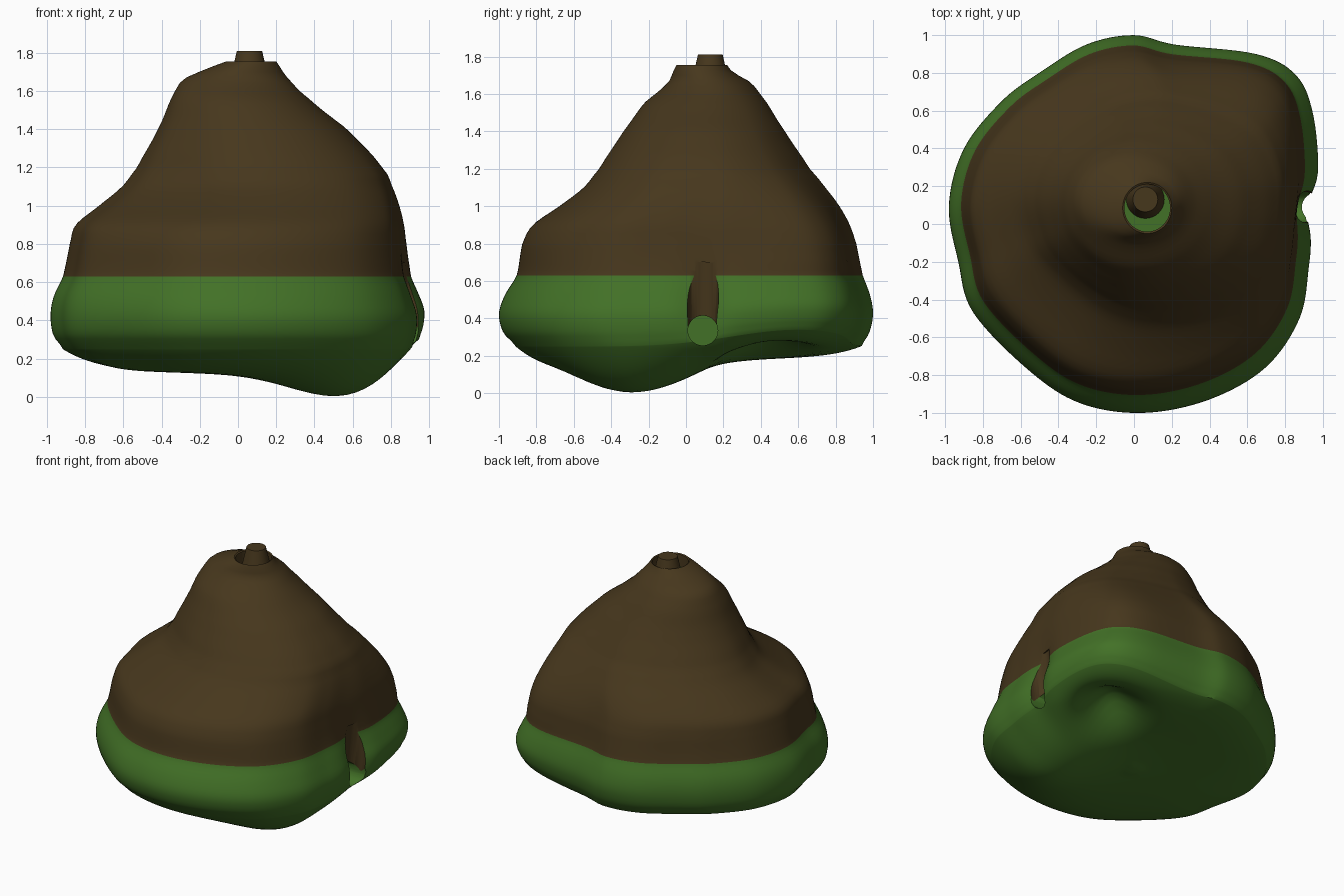
import bpy, bmesh, math
from mathutils import Vector

if "Cube" in bpy.data.objects:
    bpy.data.objects.remove(bpy.data.objects["Cube"])


def mat(name, rgb):
    m = bpy.data.materials.new(name)
    m.diffuse_color = (*rgb, 1)
    m.use_nodes = True
    m.node_tree.nodes["Principled BSDF"].inputs["Base Color"].default_value = m.diffuse_color
    return m


BROWN = mat("brown", (0.062, 0.038, 0.012))
GREEN = mat("green", (0.055, 0.165, 0.02))


def catmull(a, b, c, d, t):
    return 0.5 * (2*b + (c-a)*t + (2*a-5*b+4*c-d)*t*t + (3*b-a-3*c+d)*t**3)


def gauss(d, s):
    return math.exp(-(d / s) ** 2)


# plan outline of the widest level, smoothed
PLAN = [(0, 1), (.22, .95), (.65, .9), (.86, .79), (.95, .59), (.98, .27), (.95, 0),
        (.93, -.22), (.88, -.5), (.7, -.76), (.4, -.93), (.05, -1), (-.28, -.95),
        (-.55, -.78), (-.85, -.47), (-.93, -.2), (-.98, .1), (-.9, .4), (-.7, .65),
        (-.5, .8), (-.25, .95)]
n = len(PLAN)
outline = []
for i in range(n):
    p = [Vector(PLAN[(i + k) % n]) for k in (-1, 0, 1, 2)]
    outline += [catmull(*p, k / 8) for k in range(8)]
outline = [Vector((v.x / .98, v.y)) for v in outline][::-1]   # counter-clockwise
N = len(outline)

# height, left, right, front, back extents
LEVELS = [(.25, -.915, .95, -.91, .94), (.32, -.965, .97, -.975, .98), (.42, -.98, .975, -1, 1),
          (.52, -.965, .945, -.97, .985), (.63, -.915, .905, -.905, .945), (.8, -.88, .88, -.875, .91),
          (.9, -.85, .87, -.82, .875), (1, -.73, .85, -.68, .82), (1.1, -.61, .815, -.55, .745),
          (1.2, -.53, .76, -.465, .66), (1.4, -.42, .575, -.335, .53), (1.55, -.355, .385, -.225, .435),
          (1.66, -.29, .27, -.1, .35), (1.72, -.16, .225, -.07, .25), (1.755, -.06, .2, -.05, .22)]


def extents(z):
    i = max(k for k in range(len(LEVELS) - 1) if LEVELS[k][0] <= z + 1e-9)
    t = (z - LEVELS[i][0]) / (LEVELS[i+1][0] - LEVELS[i][0])
    q = [LEVELS[min(max(i + k, 0), len(LEVELS) - 1)] for k in (-1, 0, 1, 2)]
    return [catmull(q[0][c], q[1][c], q[2][c], q[3][c], t) for c in range(1, 5)]


def turn(a, degrees):
    return (a - math.radians(degrees) + math.pi) % (2*math.pi) - math.pi


def ring(z):
    l, r, f, b = extents(z)
    fade = min(max((z - .7) / .95, 0), 1)
    pts = []
    for o in outline:
        a = math.atan2(o.y, o.x)
        u = o.lerp(Vector((math.cos(a), math.sin(a))), fade)
        # shallow fold on the front left, slight flattening on the back right
        u = u * (1 - .05 * gauss(turn(a, -135), .55) * gauss(z - 1.1, .2)
                 - .05 * gauss(turn(a, 45), .4) * gauss(z - 1.28, .2)
                 + .03 * gauss(turn(a, 45), .4) * gauss(z - .85, .15))
        p = Vector(((l + r)/2 + u.x*(r - l)/2, (f + b)/2 + u.y*(b - f)/2, z))
        # soft dip round the groove, raised lower edge at the back right
        if p.x > .5 and z < .8:
            p.x -= .05 * gauss(p.y - .09, .11) * gauss(z - .45, .2)
        if z < .63:
            p.z += .09 * gauss(math.hypot(p.x - .9, p.y - .6), .5) * (.63 - z) / .38
        pts.append(p)
    return pts


def underside(x, y):
    low = .16 * gauss(math.hypot(x - .57, y + .3), .4)
    pit = .2 * gauss(math.hypot(x - .58, y - .42), .22)
    return .1 + .08 / (1 + math.exp(-6 * (y - .1))) - low + pit


# body: underside rings, wall rings, then the pit in the top
rows = []
base = ring(.25)
for k in range(1, 24):
    s = math.sin(k / 24 * math.pi / 2)
    row = []
    for p in base:
        x, y = p.x * s, p.y * s
        h = underside(x, y)
        row.append(Vector((x, y, h + (p.z - h) * s**6)))
    rows.append(row)
under = len(rows)
zs = [.25 + .38 * k / 14 for k in range(14)] + [.63 + 1.125 * k / 40 for k in range(41)]
rows += [ring(z) for z in zs]
mid = Vector((.07, .09, 0))
rows.append([(p - mid) * .93 + mid for p in rows[-1]])
for p in rows[-1]:
    p.z = 1.75
rows.append([Vector((p.x, p.y, 1.66)) for p in rows[-1]])

lowest = min(p.z for row in rows for p in row)
for row in rows[:under]:
    for p in row:
        p.z -= lowest * max(0, 1 - p.z / .25)

bm = bmesh.new()
vs = [[bm.verts.new(p) for p in row] for row in rows]
for j in range(len(vs) - 1):
    for i in range(N):
        k = (i + 1) % N
        face = bm.faces.new((vs[j][i], vs[j][k], vs[j+1][k], vs[j+1][i]))
        face.material_index = 0 if face.calc_center_median().z > .63 else 1
for row, c in ((vs[0], (0, 0, underside(0, 0))), (vs[-1], (.07, .09, 1.66))):
    hub = bm.verts.new(c)
    for i in range(N):
        bm.faces.new((row[i], row[(i+1) % N], hub)).material_index = 1
bmesh.ops.recalc_face_normals(bm, faces=bm.faces)
me = bpy.data.meshes.new("body")
bm.to_mesh(me)
bm.free()
body = bpy.data.objects.new("body", me)
bpy.context.collection.objects.link(body)
me.materials.append(BROWN)
me.materials.append(GREEN)


def tube(name, a, b, r1, r2, index):
    a, b = Vector(a), Vector(b)
    bpy.ops.mesh.primitive_cone_add(vertices=32, radius1=r1, radius2=r2, depth=(b-a).length,
                                    location=(a+b)/2,
                                    rotation=(b-a).to_track_quat('Z', 'Y').to_euler())
    o = bpy.context.object
    o.name = name
    o.data.materials.append(BROWN)
    o.data.materials.append(GREEN)
    for f in o.data.polygons:
        f.material_index = index
    return o


# groove and socket cut into the right side
cutters = [tube("groove_cutter", (.9, .09, .34), (.945, .09, .69), .08, .09, 0),
           tube("socket_cutter", (.68, .09, .335), (1.1, .09, .335), .08, .08, 1)]
for c in cutters:
    c.hide_render = True
    m = body.modifiers.new(c.name, 'BOOLEAN')
    m.operation = 'DIFFERENCE'
    m.solver = 'EXACT'
    m.object = c
bpy.ops.object.select_all(action='DESELECT')
body.select_set(True)
bpy.context.view_layer.objects.active = body
for c in cutters:
    bpy.ops.object.modifier_apply(modifier=c.name)
for c in cutters:
    bpy.data.objects.remove(c)
bpy.ops.object.shade_smooth_by_angle(angle=math.radians(40))

# stem standing in the top pit
stem = tube("stem", (.06, .13, 1.64), (.06, .13, 1.81), .105, .066, 0)
bpy.ops.object.shade_smooth_by_angle(angle=math.radians(40))
